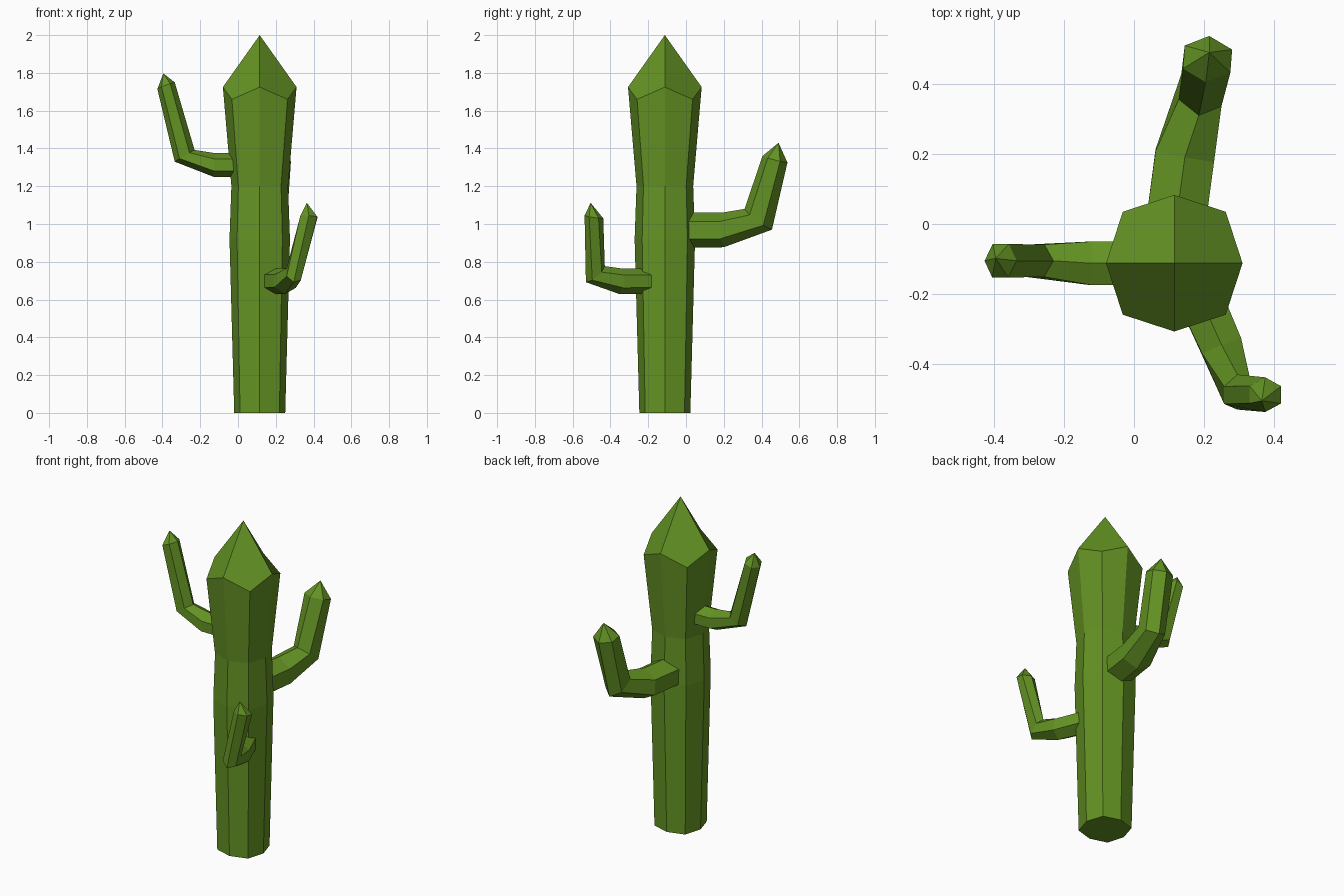
import bpy, bmesh
from math import sin, cos, pi, sqrt
from mathutils import Vector

cube = bpy.data.objects.get("Cube")
if cube:
    bpy.data.objects.remove(cube, do_unlink=True)

green = bpy.data.materials.new("cactus green")
green.use_nodes = True
colour = (0.127, 0.292, 0.017, 1)
green.diffuse_color = colour
green.node_tree.nodes["Principled BSDF"].inputs["Base Color"].default_value = colour


def skin(name, rings, tip, tip_step=1):
    """Bridge the rings, close the base and fan the last ring up to the tip."""
    bm = bmesh.new()
    loops = [[bm.verts.new(p) for p in ring] for ring in rings]
    n = len(loops[0])
    bm.faces.new(loops[0])
    for a, b in zip(loops, loops[1:]):
        for i in range(n):
            j = (i + 1) % n
            bm.faces.new((a[i], a[j], b[j], b[i]))
    apex = bm.verts.new(tip)
    top = loops[-1]
    for i in range(0, n, tip_step):
        bm.faces.new([top[(i + k) % n] for k in range(tip_step + 1)] + [apex])
    bmesh.ops.recalc_face_normals(bm, faces=bm.faces)
    mesh = bpy.data.meshes.new(name)
    bm.to_mesh(mesh)
    bm.free()
    mesh.materials.append(green)
    obj = bpy.data.objects.new(name, mesh)
    bpy.context.collection.objects.link(obj)
    return obj


# Trunk: eight sides, with every other rim corner set lower under the point
cx, cy = 0.115, -0.112


def trunk_ring(radius, diagonal, z, z_diagonal):
    ring = []
    for i in range(8):
        odd = i % 2
        r = diagonal * sqrt(2) if odd else radius
        a = i * pi / 4
        ring.append((cx + r * cos(a), cy + r * sin(a), z_diagonal if odd else z))
    return ring


skin("trunk", [
    trunk_ring(0.135, 0.104, 0, 0),
    trunk_ring(0.160, 0.120, 0.92, 0.92),
    trunk_ring(0.150, 0.113, 1.20, 1.20),
    trunk_ring(0.195, 0.147, 1.725, 1.66),
], (cx, cy, 2.0), tip_step=2)


# Arms: six-sided tubes; each ring is an outer point, an inner point, a half width
def arm(name, sections, tip):
    outer = [Vector(s[0]) for s in sections]
    inner = [Vector(s[1]) for s in sections]
    mids = [(o + i) / 2 for o, i in zip(outer, inner)] + [Vector(tip)]
    rings = []
    for k, section in enumerate(sections):
        ahead = (mids[k + 1] - mids[k]).normalized()
        behind = (mids[k] - mids[k - 1]).normalized() if k else ahead
        up = (inner[k] - outer[k]) / 2
        side = (ahead + behind).cross(up).normalized() * section[2] / sin(pi / 3)
        rings.append([mids[k] + up * cos(i * pi / 3) + side * sin(i * pi / 3)
                      for i in range(6)])
    skin(name, rings, tip)


arm("right_arm", [
    ((0.02, -0.112, 1.25), (0.02, -0.112, 1.375), 0.063),
    ((-0.13, -0.112, 1.25), (-0.12, -0.112, 1.375), 0.062),
    ((-0.335, -0.105, 1.33), (-0.23, -0.105, 1.392), 0.046),
    ((-0.427, -0.105, 1.715), (-0.335, -0.105, 1.75), 0.048),
], (-0.395, -0.098, 1.797))

arm("back_arm", [
    ((0.115, -0.03, 0.875), (0.115, -0.03, 1.06), 0.085),
    ((0.145, 0.20, 0.877), (0.145, 0.19, 1.06), 0.085),
    ((0.20, 0.455, 0.97), (0.185, 0.31, 1.08), 0.062),
    ((0.215, 0.537, 1.325), (0.205, 0.405, 1.36), 0.068),
], (0.215, 0.49, 1.43))

arm("front_arm", [
    ((0.18, -0.19, 0.63), (0.18, -0.19, 0.765), 0.064),
    ((0.25, -0.355, 0.63), (0.25, -0.345, 0.765), 0.060),
    ((0.295, -0.53, 0.692), (0.295, -0.43, 0.777), 0.040),
    ((0.375, -0.537, 1.045), (0.375, -0.438, 1.03), 0.045),
], (0.365, -0.505, 1.112))
